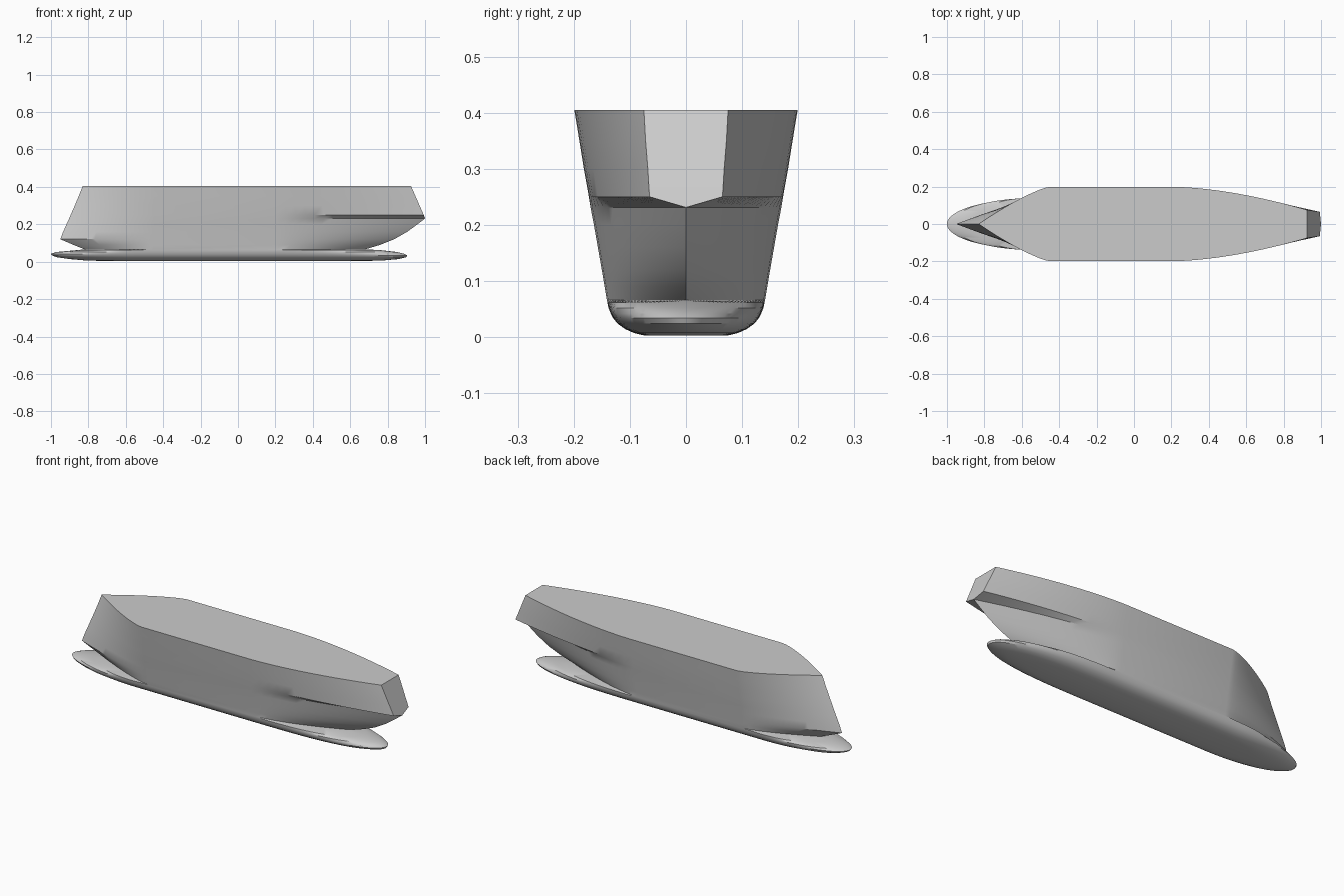
import bpy, bmesh, math

cube = bpy.data.objects.get("Cube")
if cube:
    bpy.data.objects.remove(cube, do_unlink=True)

# One plain grey for the whole hull
grey = bpy.data.materials.new("hull grey")
grey.use_nodes = True
COLOR = (0.6, 0.6, 0.6, 1)
grey.diffuse_color = COLOR
grey.node_tree.nodes["Principled BSDF"].inputs["Base Color"].default_value = COLOR

STEPS = 28


def waterline(z, bow, stern, beam, transom=0, shape="hull"):
    """Closed outline at one height: bow tip, shoulder, parallel body, run."""
    shoulder, run, fore, aft, power = {
        "hull": (-0.45, 0.2, 1.3, 1.7, 1.0),
        "skeg": (-0.45, 0.2, 1.3, 1.5, 1.0),
        "foot": (-0.55, 0.2, 2.0, 3.0, 0.5)}[shape]
    side = []
    for i in range(STEPS + 1):
        t = (i / STEPS) ** 2
        side.append((bow + (shoulder - bow) * t,
                     beam * (1 - (1 - t) ** fore) ** power))
    for i in range(STEPS + 1):
        u = 1 - (1 - i / STEPS) ** 2
        width = transom + (beam - transom) * max(0, 1 - u ** aft) ** power
        side.append((run + (stern - run) * u, width))
    return [(x, -y, z) for x, y in side] + [(x, y, z) for x, y in reversed(side)]


def loft(name, levels):
    bm = bmesh.new()
    rings = [[bm.verts.new(p) for p in waterline(*lv)] for lv in levels]
    n = len(rings[0])
    for low, high in zip(rings, rings[1:]):
        for i in range(n):
            j = (i + 1) % n
            bm.faces.new((low[i], low[j], high[j], high[i]))
    bm.faces.new(rings[0][::-1])
    bm.faces.new(rings[-1])
    bmesh.ops.remove_doubles(bm, verts=bm.verts, dist=0.00002)
    bmesh.ops.recalc_face_normals(bm, faces=bm.faces)
    mesh = bpy.data.meshes.new(name)
    bm.to_mesh(mesh)
    bm.free()
    mesh.materials.append(grey)
    obj = bpy.data.objects.new(name, mesh)
    bpy.context.collection.objects.link(obj)
    bpy.ops.object.select_all(action='DESELECT')
    obj.select_set(True)
    bpy.context.view_layer.objects.active = obj
    bpy.ops.object.shade_smooth_by_angle(angle=math.radians(30))
    return obj


# Height, bow x, stern x, half beam, half transom, outline style
loft("ship_hull", [
    # rounded foot with bulb ends
    (0.003, -0.70, 0.66, 0.075, 0, "foot"),
    (0.007, -0.82, 0.78, 0.092, 0, "foot"),
    (0.014, -0.90, 0.86, 0.108, 0, "foot"),
    (0.024, -0.97, 0.90, 0.122, 0, "foot"),
    (0.034, -0.995, 0.905, 0.130, 0, "foot"),
    (0.042, -1.0, 0.89, 0.134, 0, "foot"),
    (0.052, -0.97, 0.85, 0.138, 0, "foot"),
    (0.062, -0.86, 0.76, 0.140, 0, "foot"),
    # undercut run and forefoot
    (0.066, -0.82, 0.68, 0.141, 0, "skeg"),
    (0.090, -0.88, 0.76, 0.145, 0, "skeg"),
    (0.120, -0.95, 0.835, 0.150, 0, "skeg"),
    (0.160, -0.935, 0.905, 0.157, 0, "skeg"),
    (0.200, -0.917, 0.96, 0.164, 0, "skeg"),
    (0.231, -0.903, 1.0, 0.170, 0, "skeg"),
    # knuckle and flared topsides
    (0.250, -0.895, 0.993, 0.173, 0.065, "hull"),
    (0.300, -0.873, 0.971, 0.182, 0.068, "hull"),
    (0.350, -0.852, 0.949, 0.190, 0.072, "hull"),
    (0.405, -0.83, 0.925, 0.199, 0.075, "hull"),
])
